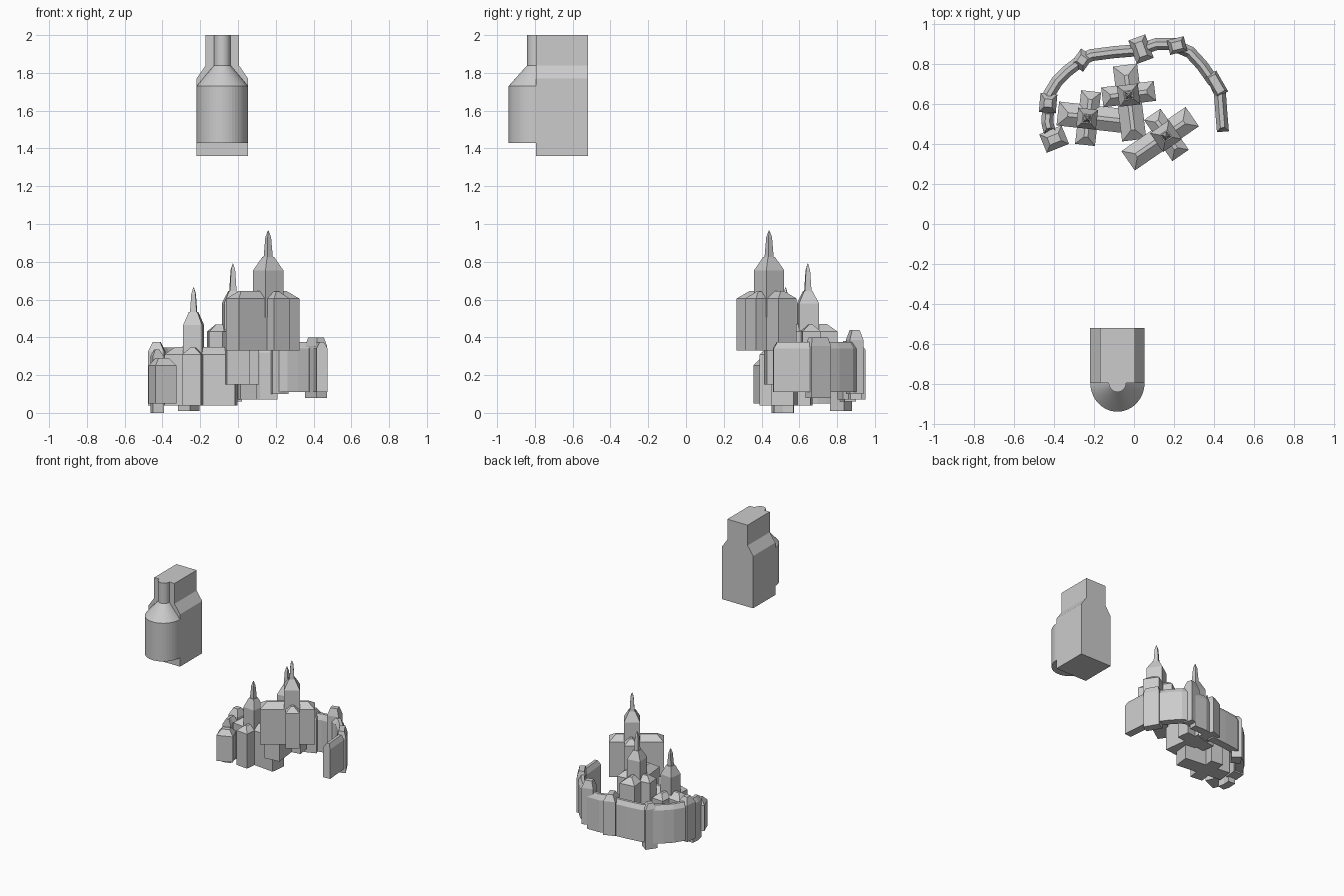
import bpy, math
from mathutils import Vector, Matrix

if "Cube" in bpy.data.objects:
    bpy.data.objects.remove(bpy.data.objects["Cube"])


def loft(name, rings):
    """Skin a stack of equal-length closed rings and cap both ends."""
    n = len(rings[0])
    verts = [p for r in rings for p in r]
    faces = [tuple(reversed(range(n)))]
    for k in range(len(rings) - 1):
        for i in range(n):
            j = (i + 1) % n
            faces.append((k * n + i, k * n + j, (k + 1) * n + j, (k + 1) * n + i))
    faces.append(tuple(range((len(rings) - 1) * n, len(rings) * n)))
    me = bpy.data.meshes.new(name)
    me.from_pydata(verts, [], faces)
    me.update()
    ob = bpy.data.objects.new(name, me)
    bpy.context.collection.objects.link(ob)
    return ob


def stack(name, x, y, rot, levels):
    """Rotated rectangular tower; levels are (length, width, z)."""
    m = Matrix.Translation((x, y, 0)) @ Matrix.Rotation(math.radians(rot), 4, 'Z')
    rings = []
    for l, w, z in levels:
        rings.append([m @ Vector((sx * l / 2, sy * w / 2, z))
                      for sx, sy in ((-1, -1), (1, -1), (1, 1), (-1, 1))])
    return loft(name, rings)


def hipped(name, x, y, rot, l, w, z0, eave, top, ridge=0.02):
    """Block with a hipped roof and a narrow ridge."""
    cut = w - ridge
    stack(name, x, y, rot, [(l, w, z0), (l, w, eave),
                            (max(l - cut, ridge), ridge, top)])


def church(name, nave, trans, centre, rot, nl, nw, tl, tw, z0, eave, top,
           side, t_eave, t_top, tip):
    """Cross-shaped building with a central tower and spire."""
    hipped(name + "_nave", *nave, rot, nl, nw, z0, eave, top)
    hipped(name + "_transept", *trans, rot + 90, tl, tw, z0, eave, top - 0.003)
    stack(name + "_tower", *centre, rot, [(side, side, eave - 0.1),
          (side, side, t_eave), (0.045, 0.045, t_top)])
    stack(name + "_spire", *centre, rot, [(0.036, 0.036, t_top - 0.01),
          (0.022, 0.022, tip - 0.035), (0.003, 0.003, tip)])


def wall(name, pts, z0, eave, top, w=0.06, ridge=0.022):
    """Mitred wall along a path with a chamfered top."""
    pts = [Vector((*p, 0)) for p in pts]
    rings = []
    for i, p in enumerate(pts):
        a = (p - pts[i - 1]).normalized() if i > 0 else None
        b = (pts[i + 1] - p).normalized() if i < len(pts) - 1 else None
        d = ((a or b) + (b or a)).normalized()
        nrm = Vector((d.y, -d.x, 0)) / max(0.5, d.dot(a or b))
        inset = d * (0.02 if a is None else -0.02 if b is None else 0)
        up = lambda z: Vector((0, 0, z))
        rings.append([p - nrm * w / 2 + up(z0), p - nrm * w / 2 + up(eave),
                      p - nrm * ridge / 2 + inset + up(top),
                      p + nrm * ridge / 2 + inset + up(top),
                      p + nrm * w / 2 + up(eave), p + nrm * w / 2 + up(z0)])
    # orient the skin outward for this ring order
    loft(name, rings[::-1])


# Floating keep: shouldered block
CX = -0.083
prof = [(-0.136, 1.36), (0.136, 1.36), (0.136, 1.77), (0.088, 1.84),
        (0.088, 2.0), (-0.088, 2.0), (-0.088, 1.84), (-0.136, 1.77)]
loft("block_body", [[(CX + x, y, z) for x, z in prof] for y in (-0.52, -0.795)][::-1])

# Rounded front bay of the keep
N = 24
rings = []
for r, z in [(0.136, 1.43), (0.136, 1.73), (0.044, 1.84), (0.044, 2.0)]:
    rings.append([(CX + r * math.cos(math.pi + math.pi * i / N),
                   -0.794 + r * 1.07 * math.sin(math.pi + math.pi * i / N), z)
                  for i in range(N + 1)])
loft("rounded_bay", rings)

# Three cross-shaped buildings
church("upper_hall", (0.131, 0.427), (0.162, 0.446), (0.16, 0.44), 34.6,
       0.39, 0.118, 0.25, 0.10, 0.33, 0.605, 0.645, 0.115, 0.755, 0.825, 0.965)
church("middle_hall", (-0.022, 0.608), (-0.027, 0.65), (-0.027, 0.645), 97,
       0.378, 0.122, 0.265, 0.10, 0.15, 0.43, 0.47, 0.105, 0.58, 0.645, 0.79)
church("lower_hall", (-0.195, 0.532), (-0.23, 0.53), (-0.235, 0.527), -6.5,
       0.375, 0.12, 0.27, 0.10, 0.04, 0.31, 0.35, 0.10, 0.465, 0.535, 0.665)

# Curved outer wall
wall("wall_left_end", [(-0.422, 0.46), (-0.434, 0.51), (-0.43, 0.57)], 0.0, 0.30, 0.335)
wall("wall_left", [(-0.435, 0.59), (-0.425, 0.65), (-0.385, 0.715),
                   (-0.335, 0.765), (-0.27, 0.815)], 0.05, 0.31, 0.345)
wall("wall_back", [(-0.28, 0.81), (-0.215, 0.845), (-0.10, 0.86), (0.02, 0.87)],
     0.06, 0.31, 0.345)
wall("wall_back_right", [(0.04, 0.875), (0.11, 0.90), (0.21, 0.90)], 0.07, 0.32, 0.36)
wall("wall_right", [(0.21, 0.89), (0.28, 0.86), (0.34, 0.795), (0.40, 0.71)],
     0.11, 0.34, 0.375)
wall("wall_right_end", [(0.40, 0.72), (0.43, 0.655), (0.437, 0.56), (0.445, 0.462)],
     0.11, 0.34, 0.375)

# Wall towers: position, rotation, length, width, bottom, eave, top
for i, t in enumerate([
        (-0.40, 0.425, 22, 0.12, 0.10, 0.05, 0.25, 0.29),
        (-0.43, 0.605, -5, 0.085, 0.095, 0.04, 0.325, 0.375),
        (-0.26, 0.82, -35, 0.075, 0.09, 0.01, 0.32, 0.36),
        (0.035, 0.875, 110, 0.125, 0.09, 0.07, 0.335, 0.38),
        (0.215, 0.893, 14, 0.088, 0.075, 0.10, 0.385, 0.44),
        (0.413, 0.70, 120, 0.12, 0.065, 0.08, 0.355, 0.40)]):
    hipped("wall_tower_%d" % (i + 1), *t, ridge=0.04)
